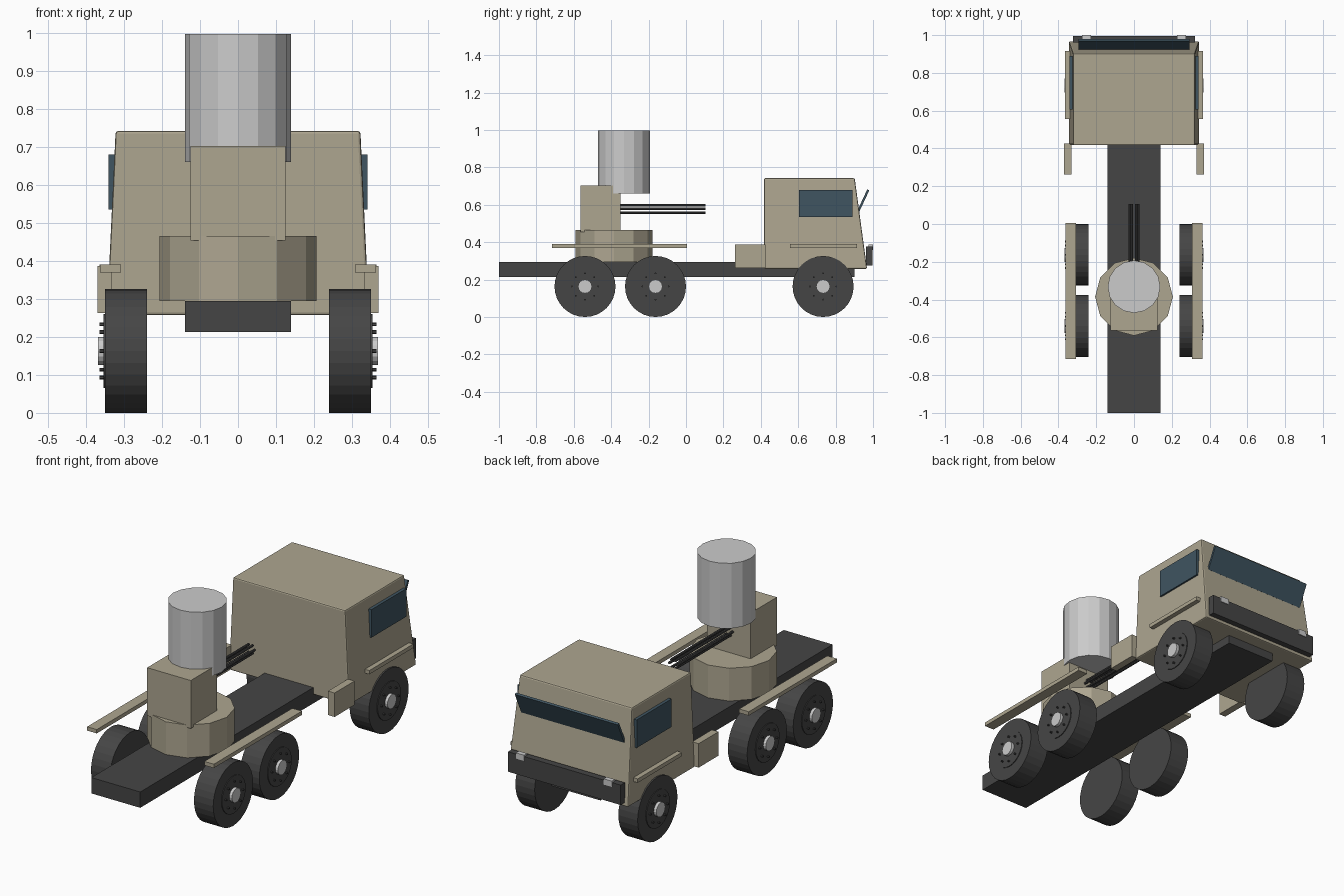
import bpy, bmesh, math
from mathutils import Matrix, Vector

if "Cube" in bpy.data.objects:
    bpy.data.objects.remove(bpy.data.objects["Cube"])


def material(name, rgb):
    m = bpy.data.materials.new(name)
    m.diffuse_color = (*rgb, 1)
    m.use_nodes = True
    m.node_tree.nodes["Principled BSDF"].inputs["Base Color"].default_value = m.diffuse_color
    return m


TAN = material("tan_paint", (0.42, 0.38, 0.28))
DARK = material("dark_rubber", (0.06, 0.06, 0.06))
GLASS = material("window_glass", (0.05, 0.09, 0.12))


def finish(name, bm, mat):
    bmesh.ops.recalc_face_normals(bm, faces=bm.faces)
    me = bpy.data.meshes.new(name)
    bm.to_mesh(me)
    bm.free()
    ob = bpy.data.objects.new(name, me)
    bpy.context.collection.objects.link(ob)
    if mat:
        me.materials.append(mat)
    return ob


def box(name, x, y, z, mat, tilt=0):
    """Box from (min, max) ranges, optionally tilted about its x axis."""
    bm = bmesh.new()
    size = [r[1] - r[0] for r in (x, y, z)]
    mid = Vector([(r[0] + r[1]) / 2 for r in (x, y, z)])
    bmesh.ops.create_cube(bm, size=1, matrix=Matrix.Translation(mid)
                          @ Matrix.Rotation(tilt, 4, 'X') @ Matrix.Diagonal((*size, 1)))
    return finish(name, bm, mat)


def cylinder(name, start, end, r, sides, mat, spin=0):
    """Capped cylinder running between two points."""
    a, b = Vector(start), Vector(end)
    rot = (b - a).to_track_quat('Z', 'Y').to_matrix().to_4x4()
    bm = bmesh.new()
    bmesh.ops.create_cone(bm, cap_ends=True, segments=sides, radius1=r, radius2=r,
                          depth=(b - a).length, matrix=Matrix.Translation((a + b) / 2)
                          @ rot @ Matrix.Rotation(spin, 4, 'Z'))
    return finish(name, bm, mat)


def mirrored(x, side):
    return tuple(sorted(side * v for v in x))


# chassis beam
box("chassis", (-0.14, 0.14), (-1, 0.9), (0.213, 0.295), DARK)

# cab: side profile with walls leaning inwards towards the roof
bm = bmesh.new()
profile = [(0.417, 0.257, 0.345), (0.968, 0.257, 0.345), (0.902, 0.742, 0.322), (0.417, 0.742, 0.322)]
left = [bm.verts.new((-w, y, z)) for y, z, w in profile]
right = [bm.verts.new((w, y, z)) for y, z, w in profile]
bm.faces.new(left)
bm.faces.new(right)
for i in range(4):
    j = (i + 1) % 4
    bm.faces.new((left[i], left[j], right[j], right[i]))
cab = finish("cab", bm, TAN)
bevel = cab.modifiers.new("soft_edges", 'BEVEL')
bevel.width = 0.007
bevel.segments = 2

# windshield, bumper
box("windshield", (-0.295, 0.295), (0.942, 0.954), (0.56, 0.685), GLASS, math.radians(-25))
box("bumper", (-0.323, 0.323), (0.962, 0.996), (0.275, 0.378), DARK)

# parts repeated on both sides
for side, tag in ((-1, "left"), (1, "right")):
    box("headlight_" + tag, mirrored((0.228, 0.275), side), (0.975, 1.0), (0.357, 0.387), None)
    box("side_window_" + tag, mirrored((0.31, 0.341), side), (0.605, 0.89), (0.535, 0.68), GLASS)
    box("step_box_" + tag, mirrored((0.332, 0.37), side), (0.262, 0.425), (0.263, 0.387), TAN)
    box("front_fender_" + tag, mirrored((0.31, 0.364), side), (0.555, 0.915), (0.37, 0.39), TAN)
    box("rear_fender_" + tag, mirrored((0.308, 0.363), side), (-0.716, 0.005), (0.37, 0.39), TAN)

    # wheels: tyre, rim disc, hub cap and ring of bolts
    for n, y in enumerate((-0.54, -0.163, 0.733)):
        zc = 0.163

        def disc(part, x0, x1, r, sides, mat, dy=0, dz=0):
            cylinder(f"{part}_{tag}_{n}", (side * x0, y + dy, zc + dz),
                     (side * x1, y + dy, zc + dz), r, sides, mat)

        disc("tyre", 0.24, 0.35, 0.163, 32, DARK)
        disc("rim", 0.345, 0.354, 0.097, 24, DARK)
        disc("hub", 0.35, 0.369, 0.037, 16, None)
        for k in range(8):
            t = k * math.pi / 4
            disc(f"bolt{k}", 0.35, 0.364, 0.005, 6, DARK,
                 0.07 * math.cos(t), 0.07 * math.sin(t))

# turret: twelve-sided base, body block and round housing
cylinder("turret_base", (0, -0.385, 0.295), (0, -0.385, 0.465), 0.206, 12, TAN)
box("turret_body", (-0.125, 0.125), (-0.565, -0.35), (0.453, 0.702), TAN)
cylinder("radar_housing", (0, -0.332, 0.66), (0, -0.332, 0.997), 0.139, 16, None)

# six gun barrels in a ring
for k in range(6):
    t = k * math.pi / 3
    x, z = 0.023 * math.cos(t), 0.578 + 0.023 * math.sin(t)
    cylinder(f"barrel_{k}", (x, -0.37, z), (x, 0.105, z), 0.0065, 8, DARK)
